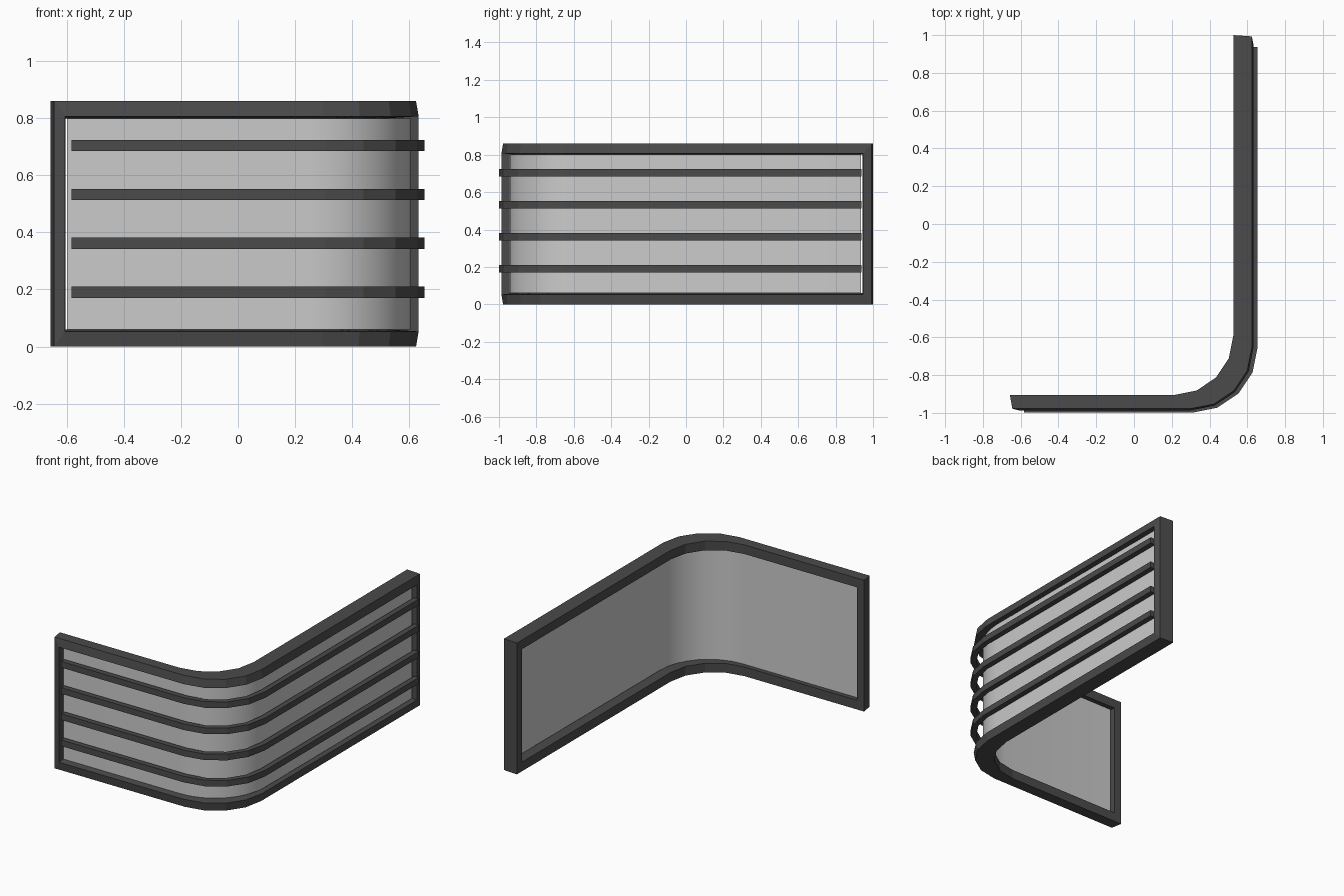
import bpy, bmesh
from math import sin, cos, pi

if "Cube" in bpy.data.objects:
    bpy.data.objects.remove(bpy.data.objects["Cube"])

dark = bpy.data.materials.new("dark_metal")
dark.diffuse_color = (0.07, 0.07, 0.07, 1)
dark.use_nodes = True
dark.node_tree.nodes["Principled BSDF"].inputs["Base Color"].default_value = dark.diffuse_color


def path(cx, cy, r, x0, y1, n=4):
    """L-shaped plan path: straight, rounded bend, straight."""
    arc = [(cx + r * sin(i * pi / 2 / n), cy - r * cos(i * pi / 2 / n)) for i in range(n + 1)]
    return [(x0, cy - r)] + arc + [(cx + r, y1)]


def finish(name, loops, cyclic, mat=None):
    """Bridge matching vertex loops; the loops form a closed cross-section."""
    bm = bmesh.new()
    vs = [[bm.verts.new(p) for p in loop] for loop in loops]
    count = len(vs[0])
    for a, b in zip(vs, vs[1:] + vs[:1]):
        for i in range(count if cyclic else count - 1):
            j = (i + 1) % count
            bm.faces.new((a[i], a[j], b[j], b[i]))
    if not cyclic:
        bm.faces.new([l[0] for l in vs])
        bm.faces.new([l[-1] for l in vs])
    bmesh.ops.recalc_face_normals(bm, faces=bm.faces)
    me = bpy.data.meshes.new(name)
    bm.to_mesh(me)
    bm.free()
    ob = bpy.data.objects.new(name, me)
    bpy.context.collection.objects.link(ob)
    if mat:
        me.materials.append(mat)
    return ob


def ring(p, z0, z1):
    """Closed loop: along the bottom, back along the top."""
    return [(x, y, z0) for x, y in p] + [(x, y, z1) for x, y in reversed(p)]


def strip(name, outer, inner, z0, z1, mat=None):
    """Rectangular bar swept between two plan paths."""
    loops = [[(x, y, z) for x, y in p] for p, z in
             ((outer, z0), (outer, z1), (inner, z1), (inner, z0))]
    return finish(name, loops, False, mat)


# Surrounding frame with slightly tapered front edges
finish("frame", [
    ring(path(.21, -.59, .316, -.657, 1.0), 0, .86),
    ring(path(.298, -.652, .326, -.644, .993), 0, .86),
    ring(path(.298, -.652, .335, -.607, .947), .053, .807),
    ring(path(.21, -.59, .316, -.605, .945), .06, .80),
], True, dark)

# Thin curved panel inside the frame
panel = strip("panel", path(.245, -.587, .36, -.60, .936, 8),
              path(.245, -.587, .35, -.60, .936, 8), .06, .80)
bpy.context.view_layer.objects.active = panel
panel.select_set(True)
bpy.ops.object.shade_smooth_by_angle(angle=pi / 6)

# Four horizontal bars across the front
for k in range(4):
    z = .19 + k * .1715
    strip(f"bar_{k + 1}", path(.308, -.653, .346, -.583, .938),
          path(.308, -.653, .311, -.583, .938), z - .02, z + .02, dark)
